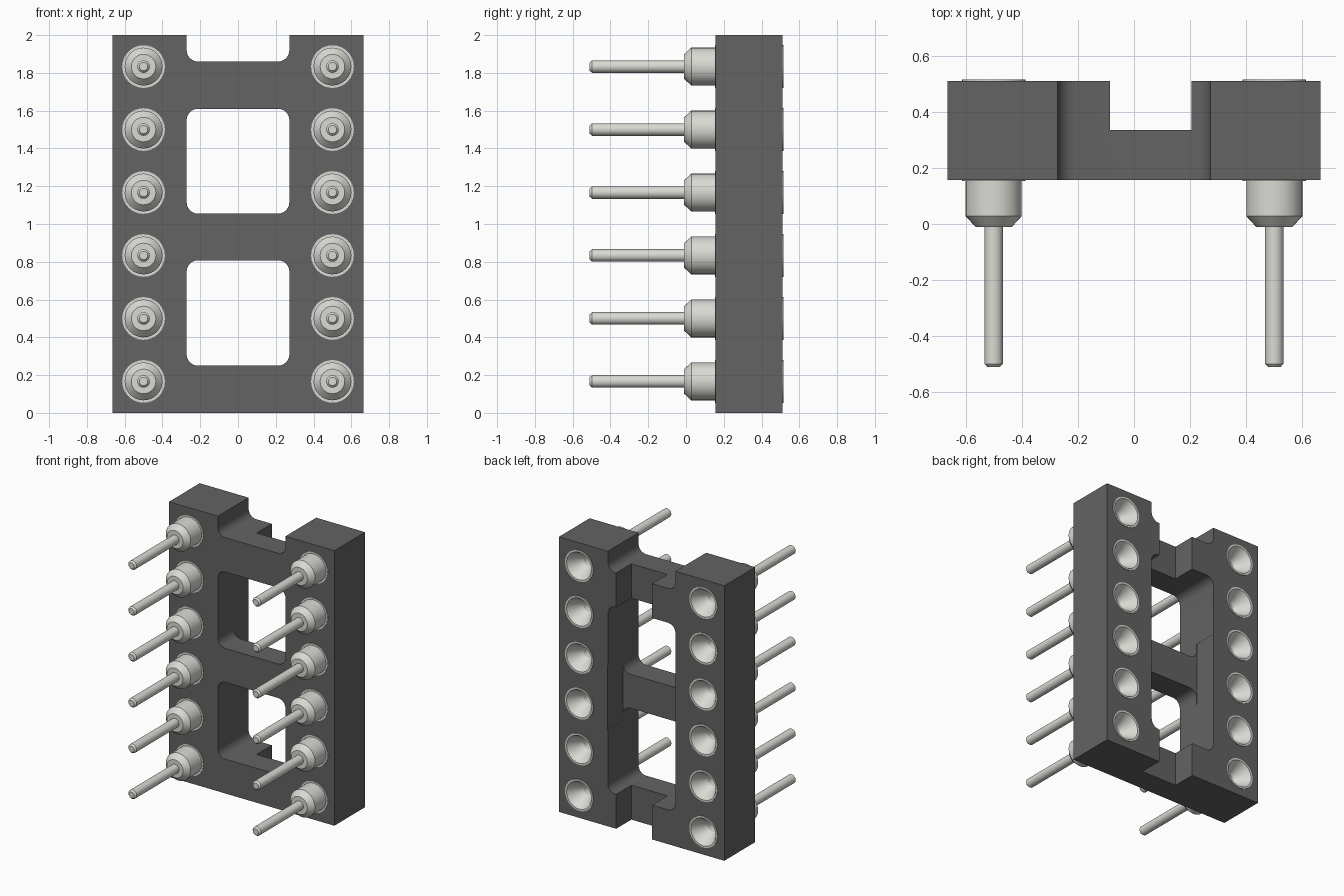
import bpy, bmesh
from math import pi, cos, sin, radians

if "Cube" in bpy.data.objects:
    bpy.data.objects.remove(bpy.data.objects["Cube"])

BACK, FRONT, STEP = 0.51, 0.157, 0.335   # depth planes of the body
WIN = 0.272                              # half width of the windows
PINS = [(x, (i + 0.5) / 3) for x in (-0.5, 0.5) for i in range(6)]


def material(name, rgb):
    m = bpy.data.materials.new(name)
    m.diffuse_color = (*rgb, 1)
    m.use_nodes = True
    m.node_tree.nodes["Principled BSDF"].inputs["Base Color"].default_value = m.diffuse_color
    return m


def finish(name, bm, mat=None):
    bmesh.ops.recalc_face_normals(bm, faces=bm.faces)
    me = bpy.data.meshes.new(name)
    bm.to_mesh(me)
    bm.free()
    ob = bpy.data.objects.new(name, me)
    bpy.context.collection.objects.link(ob)
    if mat:
        me.materials.append(mat)
    return ob


def prism(bm, outline, y0, y1):
    """Extrude an (x, z) outline from y0 to y1."""
    f = bm.faces.new([bm.verts.new((x, y0, z)) for x, z in outline])
    r = bmesh.ops.extrude_face_region(bm, geom=[f])
    vs = [v for v in r["geom"] if isinstance(v, bmesh.types.BMVert)]
    bmesh.ops.translate(bm, verts=vs, vec=(0, y1 - y0, 0))


def rect(x0, x1, z0, z1):
    return [(x0, z0), (x1, z0), (x1, z1), (x0, z1)]


def round_rect(x0, x1, z0, z1, r, n=6):
    pts = []
    corners = [(x1 - r, z1 - r), (x0 + r, z1 - r), (x0 + r, z0 + r), (x1 - r, z0 + r)]
    for k, (cx, cz) in enumerate(corners):
        for i in range(n + 1):
            a = (k + i / n) * pi / 2
            pts.append((cx + r * cos(a), cz + r * sin(a)))
    return pts


def circle(cx, cz, r, n=32):
    return [(cx + r * cos(2 * pi * i / n), cz + r * sin(2 * pi * i / n)) for i in range(n)]


def smooth(ob):
    bpy.ops.object.select_all(action='DESELECT')
    ob.select_set(True)
    bpy.context.view_layer.objects.active = ob
    bpy.ops.object.shade_smooth_by_angle(angle=radians(30))


plastic = material("dark_plastic", (0.125, 0.125, 0.125))
metal = material("pin_metal", (0.7, 0.7, 0.66))

# Socket body block
bm = bmesh.new()
prism(bm, rect(-0.665, 0.665, 0, 2), FRONT, BACK)
body = finish("socket_body", bm, plastic)

# Cutters: rounded windows, recesses behind the cross bars, pin bores
windows = [(round_rect(-WIN, WIN, z0, z1, 0.06), 0, 0.8)
           for z0, z1 in ((0.25, 0.808), (1.055, 1.61), (1.86, 2.4))]
recesses = [(rect(x0, x1, z0, z1), STEP, 0.8) for x0, x1, z0, z1 in
            ((-0.085, 0.205, -0.2, 0.4), (-WIN - 0.001, WIN + 0.001, 0.7, 1.17),
             (-0.085, 0.205, 1.5, 2.2))]
bores = [(circle(x, z, 0.112), 0, 0.8) for x, z in PINS]

bpy.context.view_layer.objects.active = body
for name, shapes in (("windows", windows), ("recesses", recesses), ("bores", bores)):
    bm = bmesh.new()
    for shape in shapes:
        prism(bm, *shape)
    cutter = finish(name + "_cutter", bm)
    cutter.hide_render = True
    mod = body.modifiers.new(name, 'BOOLEAN')
    mod.operation, mod.solver, mod.object = 'DIFFERENCE', 'EXACT', cutter
    bpy.ops.object.modifier_apply(modifier=mod.name)
    bpy.data.objects.remove(cutter)
smooth(body)

# Turned pin: lead, shoulder, barrel, lip and funnel-shaped contact
profile = [(0, -0.51), (0.022, -0.51), (0.033, -0.498), (0.033, -0.01),
           (0.065, -0.01), (0.1, 0.028), (0.1, 0.154), (0.113, 0.154),
           (0.113, 0.515), (0.1, 0.515), (0.037, 0.41), (0.037, 0.12), (0, 0.12)]
bm = bmesh.new()
vs = [bm.verts.new((r, y, 0)) for r, y in profile]
edges = [bm.edges.new(p) for p in zip(vs, vs[1:])]
bmesh.ops.spin(bm, geom=vs + edges, cent=(0, 0, 0), axis=(0, 1, 0),
               angle=2 * pi, steps=32, use_duplicate=False)
bmesh.ops.remove_doubles(bm, verts=bm.verts, dist=1e-4)
pin = finish("pin_1", bm, metal)
smooth(pin)

# Two rows of six pins sharing one mesh
for i, (x, z) in enumerate(PINS):
    ob = pin if i == 0 else pin.copy()
    if i:
        ob.name = f"pin_{i + 1}"
        bpy.context.collection.objects.link(ob)
    ob.location = (x, 0, z)
